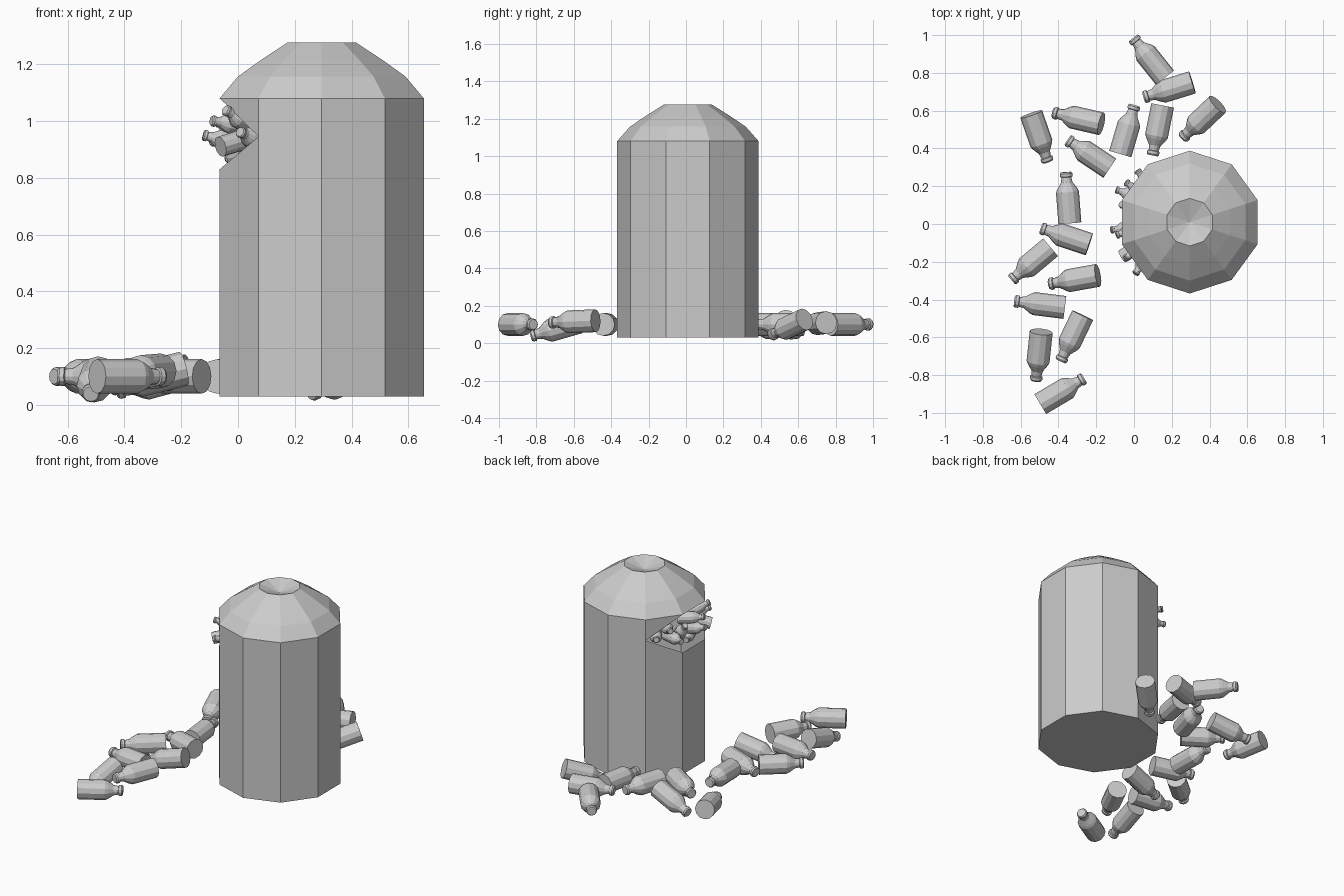
import bpy, bmesh
from math import sin, cos, pi, radians
from mathutils import Vector

cube = bpy.data.objects.get("Cube")
if cube:
    bpy.data.objects.remove(cube)

grey = bpy.data.materials.new("plain_grey")
grey.use_nodes = True
grey.diffuse_color = (0.6, 0.6, 0.6, 1)
grey.node_tree.nodes["Principled BSDF"].inputs["Base Color"].default_value = (0.6, 0.6, 0.6, 1)


def finish(bm, name):
    mesh = bpy.data.meshes.new(name)
    bm.to_mesh(mesh)
    bm.free()
    mesh.materials.append(grey)
    obj = bpy.data.objects.new(name, mesh)
    bpy.context.collection.objects.link(obj)
    return obj


def ring(bm, r, z, sides, start=0.0):
    return [bm.verts.new((r * cos(start + 2 * pi * i / sides),
                          r * sin(start + 2 * pi * i / sides), z)) for i in range(sides)]


def bridge(bm, low, high, skip=()):
    n = len(low)
    for i in range(n):
        if i not in skip:
            j = (i + 1) % n
            bm.faces.new((low[i], low[j], high[j], high[i]))


# Container: ten-sided drum, domed lid with a sunken centre, opening on the -x side
RIM, SILL, CORNER = 1.08, 0.83, 0.945
bm = bmesh.new()
start = radians(90)
foot = ring(bm, 0.378, 0.03, 10, start)
rim = ring(bm, 0.378, RIM, 10, start)
bridge(bm, foot, rim, skip=(1, 2, 3))
bm.faces.new(foot[::-1])


def raised(i, z):
    return bm.verts.new((foot[i].co.x, foot[i].co.y, z))


c1, s2, s3, c4 = raised(1, CORNER), raised(2, SILL), raised(3, SILL), raised(4, CORNER)
for face in ((foot[1], foot[2], s2, c1), (foot[2], foot[3], s3, s2), (foot[3], foot[4], c4, s3),
             (c1, rim[2], rim[1]), (c4, rim[4], rim[3])):
    bm.faces.new(face)
last = rim
for r, z in ((0.31, 1.157), (0.225, 1.215), (0.126, 1.277)):
    loop = ring(bm, r, z, 10, start)
    bridge(bm, last, loop)
    last = loop
tip = bm.verts.new((0, 0, 1.235))
for i in range(10):
    bm.faces.new((last[i], last[(i + 1) % 10], tip))
container = finish(bm, "container")
container.location = (0.295, 0.01, 0)

# Bottle mesh: base at the origin, neck along +z
LENGTH = 0.27
bm = bmesh.new()
loops = [ring(bm, r, z, 12) for r, z in (
    (0.061, 0), (0.061, 0.165), (0.053, 0.182), (0.031, 0.215), (0.026, 0.243),
    (0.033, 0.246), (0.033, 0.262), (0.027, LENGTH))]
for low, high in zip(loops, loops[1:]):
    bridge(bm, low, high)
bm.faces.new(loops[0][::-1])
bm.faces.new(loops[-1])
first_bottle = finish(bm, "bottle")
bottle_mesh = first_bottle.data
bpy.data.objects.remove(first_bottle)


def bottle(name, base, neck, scale=1.0):
    base, neck = Vector(base), Vector(neck)
    way = (neck - base).normalized()
    obj = bpy.data.objects.new(name, bottle_mesh)
    bpy.context.collection.objects.link(obj)
    obj.rotation_euler = way.to_track_quat("Z", "Y").to_euler()
    obj.scale = (scale,) * 3
    obj.location = (base + neck) / 2 - way * LENGTH * scale / 2


# Bottles spilled on the ground: base and neck points
spilled = (
    ((0.16, 0.78, 0.10), (0.0, 0.98, 0.10)),
    ((0.31, 0.75, 0.11), (0.05, 0.67, 0.10)),
    ((0.45, 0.64, 0.13), (0.25, 0.45, 0.04)),
    ((-0.17, 0.53, 0.12), (-0.43, 0.59, 0.05)),
    ((-0.07, 0.38, 0.10), (0.0, 0.62, 0.10)),
    ((0.15, 0.62, 0.10), (0.10, 0.37, 0.10)),
    ((-0.12, 0.29, 0.10), (-0.36, 0.45, 0.10)),
    ((-0.54, 0.57, 0.10), (-0.46, 0.34, 0.07)),
    ((-0.34, 0.01, 0.10), (-0.36, 0.27, 0.11)),
    ((-0.23, -0.11, 0.11), (-0.50, -0.02, 0.10)),
    ((-0.45, -0.13, 0.10), (-0.64, -0.29, 0.10)),
    ((-0.18, -0.27, 0.13), (-0.46, -0.32, 0.06)),
    ((-0.38, -0.44, 0.10), (-0.62, -0.41, 0.10)),
    ((-0.27, -0.48, 0.12), (-0.39, -0.73, 0.11)),
    ((-0.49, -0.56, 0.115), (-0.52, -0.84, 0.035)),
    ((-0.49, -0.95, 0.10), (-0.27, -0.82, 0.10)),
)
for base, neck in spilled:
    bottle("spilled_bottle", base, neck)

# Smaller bottles heaped in the opening
heaped = (
    ((0.05, 0.13, 0.92), (-0.09, 0.18, 0.93)),
    ((0.08, 0.13, 0.98), (-0.04, 0.22, 1.0)),
    ((0.11, 0.16, 0.93), (0.02, 0.28, 0.95)),
    ((0.02, 0.06, 0.89), (-0.06, 0.10, 0.99)),
    ((0.03, -0.02, 0.91), (-0.12, -0.03, 0.95)),
    ((0.05, 0.0, 0.98), (-0.09, -0.06, 1.0)),
    ((-0.06, -0.17, 0.91), (0.07, -0.09, 0.95)),
    ((0.05, -0.1, 0.98), (-0.03, -0.17, 1.03)),
    ((0.09, -0.14, 0.92), (0.01, -0.26, 0.96)),
    ((0.03, -0.1, 0.87), (-0.03, 0.04, 0.87)),
)
for base, neck in heaped:
    bottle("heaped_bottle", base, neck, 0.6)
